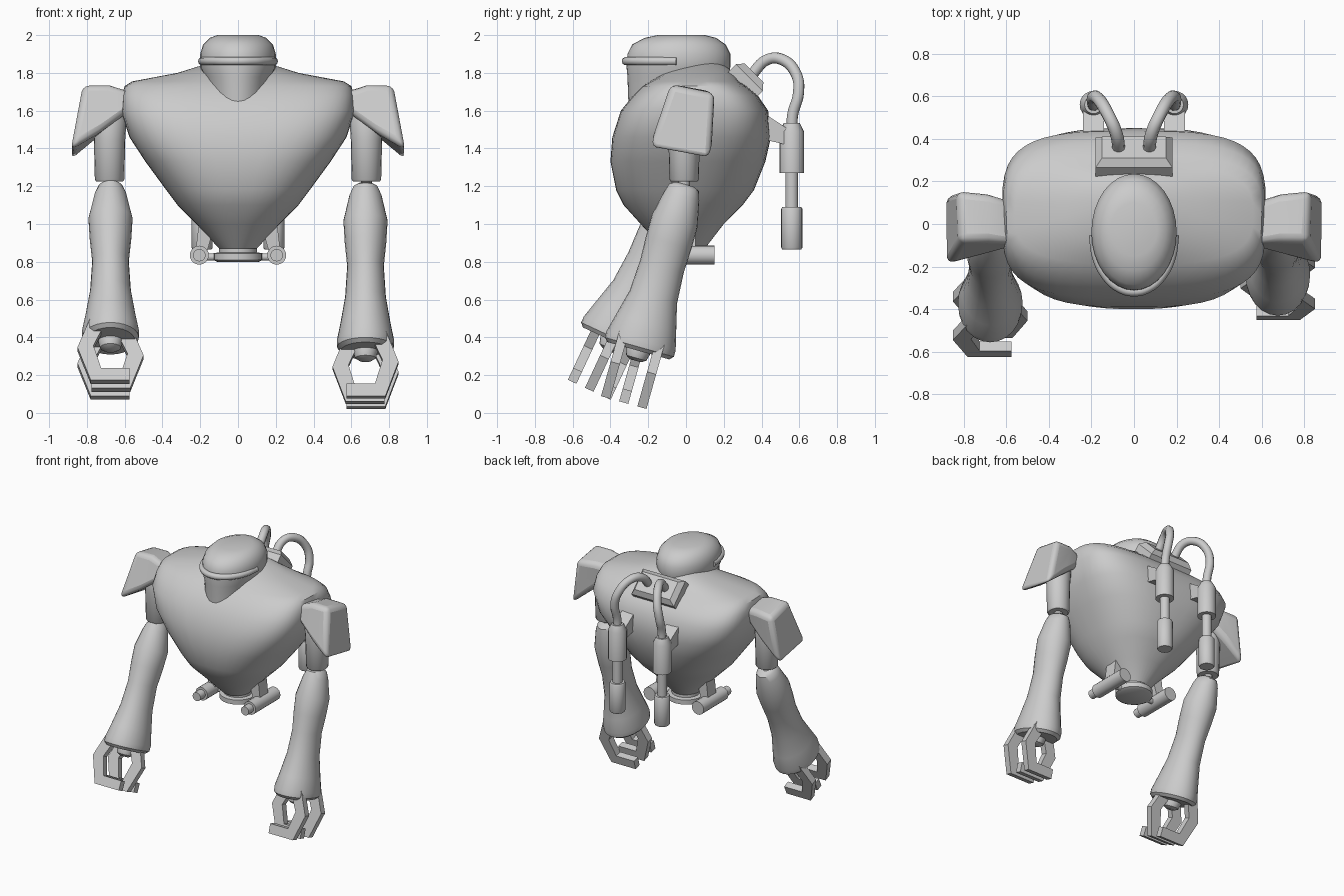
import bpy, bmesh, math
from mathutils import Matrix, Vector

if "Cube" in bpy.data.objects:
    bpy.data.objects.remove(bpy.data.objects["Cube"])


def finish(name, bm, angle=40, bevel=0, matrix=None):
    bmesh.ops.recalc_face_normals(bm, faces=bm.faces)
    mesh = bpy.data.meshes.new(name)
    if matrix:
        bm.transform(matrix)
    bm.to_mesh(mesh)
    bm.free()
    ob = bpy.data.objects.new(name, mesh)
    bpy.context.collection.objects.link(ob)
    if bevel:
        mod = ob.modifiers.new("Bevel", "BEVEL")
        mod.width, mod.segments, mod.limit_method = bevel, 3, "ANGLE"
    if angle:
        bpy.ops.object.select_all(action="DESELECT")
        ob.select_set(True)
        bpy.context.view_layer.objects.active = ob
        bpy.ops.object.shade_smooth_by_angle(angle=math.radians(angle))
    return ob


def loft(name, rings, **kw):
    """Skin a stack of equal-length point rings and cap both ends."""
    bm = bmesh.new()
    loops = [[bm.verts.new(p) for p in ring] for ring in rings]
    for a, b in zip(loops, loops[1:]):
        for i in range(len(a)):
            j = (i + 1) % len(a)
            bm.faces.new((a[i], a[j], b[j], b[i]))
    bm.faces.new(loops[0])
    bm.faces.new(loops[-1])
    return finish(name, bm, **kw)


def oval(z, rx, front, back, power=2, n=32, x=0):
    """Superellipse ring with its own front and back reach."""
    mid, ry = (front + back) / 2, (back - front) / 2
    pts = []
    for i in range(n):
        t = 2 * math.pi * i / n
        c, s = math.cos(t), math.sin(t)
        pts.append((x + rx * math.copysign(abs(c) ** (2 / power), c),
                    mid + ry * math.copysign(abs(s) ** (2 / power), s), z))
    return pts


def lathe(name, profile, matrix, n=20):
    return loft(name, [oval(z, r, -r, r, n=n) for z, r in profile], matrix=matrix)


def prism(name, outline, depth, to3d, **kw):
    """Extrude a flat outline symmetrically to the given depth."""
    return loft(name, [[to3d(a, b, d) for a, b in outline]
                       for d in (-depth / 2, depth / 2)], **kw)


def tube(name, points, radius):
    cu = bpy.data.curves.new(name, "CURVE")
    cu.dimensions, cu.bevel_depth, cu.bevel_resolution = "3D", radius, 3
    cu.resolution_u, cu.use_fill_caps = 6, True
    sp = cu.splines.new("BEZIER")
    sp.bezier_points.add(len(points) - 1)
    for bp, p in zip(sp.bezier_points, points):
        bp.co = p
        bp.handle_left_type = bp.handle_right_type = "AUTO"
    ob = bpy.data.objects.new(name, cu)
    bpy.context.collection.objects.link(ob)


# Torso: wide shoulders tapering to a narrow waist
loft("torso", [oval(*r, n=48) for r in (
    (.87, .10, -.12, .10, 2), (1.0, .22, -.24, .20, 2.2), (1.1, .32, -.33, .30, 2.4),
    (1.18, .38, -.37, .36, 2.5), (1.33, .49, -.40, .42, 2.8), (1.46, .575, -.39, .45, 3.2),
    (1.6, .62, -.345, .435, 3.6), (1.68, .615, -.28, .38, 3.6), (1.73, .60, -.23, .32, 3.4),
    (1.755, .56, -.19, .28, 3), (1.80, .32, -.12, .25, 2.4), (1.85, .16, 0, .2, 2))])

# Head, neck column and brow band
loft("head", [oval(*r) for r in (
    (1.5, .15, -.30, .18), (1.78, .175, -.31, .22), (1.83, .20, -.315, .235),
    (1.90, .20, -.31, .235), (1.95, .185, -.285, .21), (1.985, .15, -.22, .16),
    (2.0, .11, -.15, .10))])
tube("brow_band", [(.19 * math.cos(t), -.05 + .268 * math.sin(t), 1.862)
                   for t in (math.pi * (1 + i / 8) for i in range(9))], .022)

# Waist
lathe("waist_disc", [(.80, .11), (.81, .13), (.845, .13), (.85, .10), (.9, .10)],
      Matrix.Identity(4))

# Angled pack on the upper back
pack = Matrix.Translation((0, .30, 1.74)) @ Matrix.Rotation(-math.pi / 4, 4, "X")
loft("back_pack", [[(sx * w, sy * d, z) for sx, sy in ((-1, -1), (1, -1), (1, 1), (-1, 1))]
                   for z, w, d in ((-.06, .18, .1), (.05, .18, .1), (.085, .15, .07))],
     matrix=pack, angle=0)

finger_outline = ((.04, -.80), (.10, -.82), (.175, -1.01), (.105, -1.2), (-.10, -1.2),
                  (-.10, -1.13), (.05, -1.13), (.09, -1.0), (.03, -.87))

for s, side, tilt in ((1, "left", 15.7), (-1, "right", 25)):
    # Shoulder pad: small inner end, slanted outer plate
    loft(side + "_shoulder_pad", [[(s * x, y, z) for x, y, z in ring] for ring in (
        ((.57, -.10, 1.70), (.57, .10, 1.68), (.57, .10, 1.60), (.57, -.10, 1.60)),
        ((.68, -.08, 1.74), (.68, .14, 1.70), (.74, .13, 1.46), (.74, -.16, 1.48)),
        ((.82, -.08, 1.74), (.83, .155, 1.69), (.885, .135, 1.335), (.885, -.20, 1.40)))],
        bevel=.035, angle=50)

    # Upper arm
    shoulder = Matrix.Translation((s * .68, -.01, 0))
    lathe(side + "_upper_arm", [(1.225, .07), (1.235, .078), (1.45, .083),
                                (1.55, .09), (1.62, .06)], shoulder)
    lathe(side + "_elbow", [(1.15, .03), (1.25, .03)], shoulder)

    # Forearm, wrist and claw share one tilted elbow frame
    elbow = Matrix.Translation((s * .675, -.005, 1.21)) @ Matrix.Rotation(
        math.radians(-tilt), 4, "X")
    loft(side + "_forearm", [oval(z, rx, -ry, ry, n=24) for z, rx, ry in (
        (0, .04, .05), (-.015, .065, .08), (-.06, .085, .095), (-.2, .117, .125),
        (-.32, .11, .125), (-.45, .097, .12), (-.62, .108, .13), (-.76, .132, .165),
        (-.86, .152, .19), (-.895, .15, .19), (-.915, .13, .17))], matrix=elbow)
    lathe(side + "_wrist", [(-.97, .03), (-.955, .055), (-.92, .065), (-.85, .06)], elbow)
    for label, face, y in (("front_finger", 1, -.1), ("back_finger", 1, .1), ("thumb", -1, 0)):
        prism(f"{side}_{label}", finger_outline, .05,
              lambda a, b, d: (s * face * a, y + d, b), matrix=elbow, angle=0)

    # Hip thruster with its strut
    hip = Matrix.Translation((s * .205, 0, .835)) @ Matrix.Rotation(-math.pi / 2, 4, "X")
    lathe(side + "_hip_cylinder", [(-.21, .033), (-.15, .033), (-.15, .05), (.15, .05)], hip)
    loft(side + "_hip_strut", [[(s * (x + dx), dy, z) for dx, dy in (
        (-w, -.05), (w, -.05), (w, .05), (-w, .05))]
        for x, w, z in ((.195, .03, .85), (.16, .045, 1.02))], angle=0)
    tube(side + "_hip_link", [(s * .08, 0, .825), (s * .2, 0, .825)], .02)

    # Back hose, canister and bracket
    tube(side + "_hose", [(s * x, y, z) for x, y, z in (
        (.07, .34, 1.78), (.085, .43, 1.87), (.12, .51, 1.87), (.165, .585, 1.79),
        (.19, .595, 1.69), (.19, .565, 1.58), (.19, .56, 1.5))], .03)
    lathe(side + "_canister", [(.865, .05), (.875, .056), (1.08, .056), (1.09, .05),
                               (1.09, .034), (1.27, .034), (1.27, .065), (1.49, .065),
                               (1.535, .042)], Matrix.Translation((s * .19, .56, 0)))
    prism(side + "_canister_bracket",
          ((.36, 1.58), (.43, 1.575), (.53, 1.51), (.53, 1.42), (.36, 1.46)), .1,
          lambda a, b, d: (s * .19 + d, a, b), angle=0)
